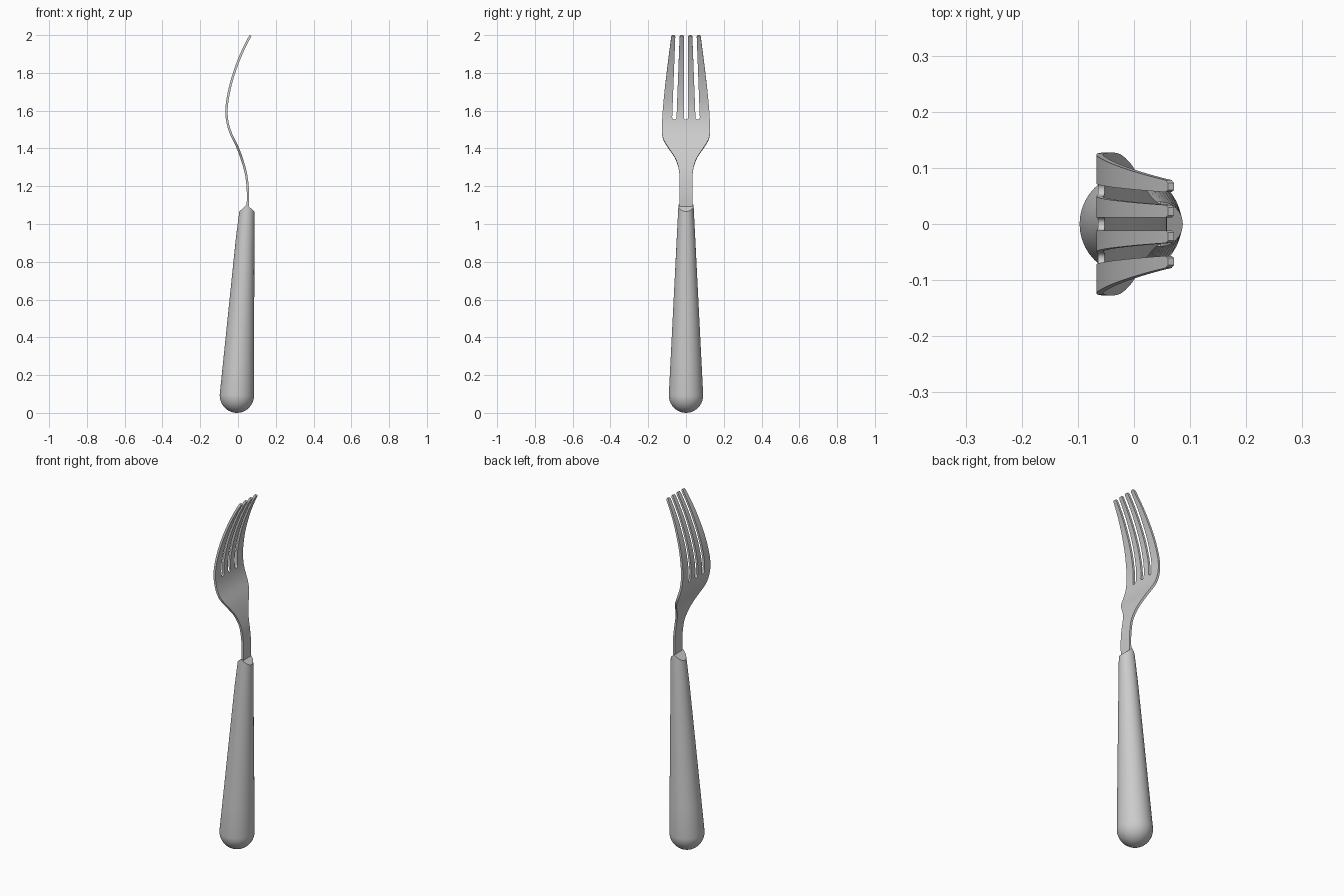
import bpy, bmesh, math

cube = bpy.data.objects.get("Cube")
if cube:
    bpy.data.objects.remove(cube, do_unlink=True)

metal = bpy.data.materials.new("light grey metal")
metal.use_nodes = True
grey = (0.6, 0.6, 0.6, 1)
metal.diffuse_color = grey
metal.node_tree.nodes["Principled BSDF"].inputs["Base Color"].default_value = grey


def curve(points, z):
    """Smooth cubic interpolation through (z, value) points."""
    last = len(points) - 1
    i = 0
    while i < last - 1 and z > points[i + 1][0]:
        i += 1

    def slope(k):
        a, b = points[max(k - 1, 0)], points[min(k + 1, last)]
        return (b[1] - a[1]) / (b[0] - a[0])

    (za, a), (zb, b) = points[i], points[i + 1]
    d = zb - za
    t = (z - za) / d
    s = 1 - t
    return (a * s * s * (1 + 2 * t) + b * t * t * (3 - 2 * t)
            + d * t * s * (slope(i) * s - slope(i + 1) * t))


def make_object(name, bm, angle):
    mesh = bpy.data.meshes.new(name)
    bm.to_mesh(mesh)
    bm.free()
    mesh.materials.append(metal)
    obj = bpy.data.objects.new(name, mesh)
    bpy.context.collection.objects.link(obj)
    bpy.ops.object.select_all(action="DESELECT")
    obj.select_set(True)
    bpy.context.view_layer.objects.active = obj
    bpy.ops.object.shade_smooth_by_angle(angle=math.radians(angle))
    return obj


# Handle: leaning cone with a round butt and a ridged top
SEG = 40
R0, R1, X0, X1, Z0, Z1 = 0.091, 0.04, -0.006, 0.047, 0.094, 1.102
bm = bmesh.new()
rings = []
for k in range(1, 11):
    a = k / 10 * math.pi / 2
    rings.append((Z0 * (1 - math.cos(a)), R0 * math.sin(a), X0))
for k in range(1, 7):
    t = k / 6
    rings.append((Z0 + (Z1 - Z0) * t, R0 + (R1 - R0) * t, X0 + (X1 - X0) * t))

loops = []
for n, (z, r, cx) in enumerate(rings):
    drop = 0.9 if n == len(rings) - 1 else 0
    loop = []
    for s in range(SEG):
        a = 2 * math.pi * s / SEG
        dx = r * math.cos(a)
        loop.append(bm.verts.new((cx + dx, r * math.sin(a), z - drop * abs(dx))))
    loops.append(loop)
for low, high in zip(loops, loops[1:]):
    for s in range(SEG):
        e = (s + 1) % SEG
        bm.faces.new((low[s], low[e], high[e], high[s]))
butt = bm.verts.new((X0, 0, 0))
for s in range(SEG):
    bm.faces.new((butt, loops[0][(s + 1) % SEG], loops[0][s]))
top, q = loops[-1], SEG // 4
bm.faces.new(top[q:3 * q + 1])
bm.faces.new(top[3 * q:] + top[:q + 1])
bmesh.ops.recalc_face_normals(bm, faces=bm.faces)
make_object("handle", bm, 30)

# Fork head: curved plate with three slots
BEND = [(1.04, 0.047), (1.15, 0.053), (1.25, 0.045), (1.32, 0.028), (1.4, 0),
        (1.48, -0.038), (1.54, -0.056), (1.6, -0.061), (1.66, -0.055),
        (1.75, -0.036), (1.85, -0.003), (1.93, 0.031), (2.0, 0.067)]
WIDTH = [(1.04, 0.034), (1.2, 0.034), (1.275, 0.036), (1.31, 0.043), (1.35, 0.058),
         (1.4, 0.091), (1.435, 0.114), (1.47, 0.126), (1.55, 0.126),
         (1.66, 0.118), (1.82, 0.1), (2.0, 0.077)]
ROOT, TIP = 1.553, 1.998
levels = [1.04 + (ROOT - 1.04) * k / 28 for k in range(29)]
levels += [ROOT + 0.002, ROOT + 0.006, ROOT + 0.012]
levels += [ROOT + 0.012 + (TIP - ROOT - 0.02) * k / 20 for k in range(1, 21)]
levels += [TIP - 0.003, TIP]

bm = bmesh.new()
rows = []
for z in levels:
    half = curve(WIDTH, z)
    rise = max(z - ROOT, 0)
    # slot bottoms are rounded, tine ends slightly narrowed
    slot = 0.003 + 0.0085 * math.sqrt(max(0, 1 - (1 - min(rise / 0.012, 1)) ** 2))
    pinch = 0.004 * max(0, 1 - (TIP - z) / 0.008)
    mid = 0.49 * half if rise == 0 else 0.062 - 0.017 * rise / (TIP - ROOT)
    g = slot + pinch
    right = [g, mid - g, mid + g, half - pinch]
    ys = [-y for y in reversed(right)] + right
    x = curve(BEND, z)
    rows.append([bm.verts.new((x, y, z)) for y in ys])
for n, (low, high) in enumerate(zip(rows, rows[1:])):
    for c in range(7):
        if c % 2 and levels[n] >= ROOT - 0.0001:
            continue
        bm.faces.new((low[c], low[c + 1], high[c + 1], high[c]))
head = make_object("fork_head", bm, 40)
solid = head.modifiers.new("thickness", "SOLIDIFY")
solid.thickness = 0.012
solid.offset = 0
bpy.ops.object.modifier_apply(modifier=solid.name)
bpy.ops.object.shade_smooth_by_angle(angle=math.radians(40))
